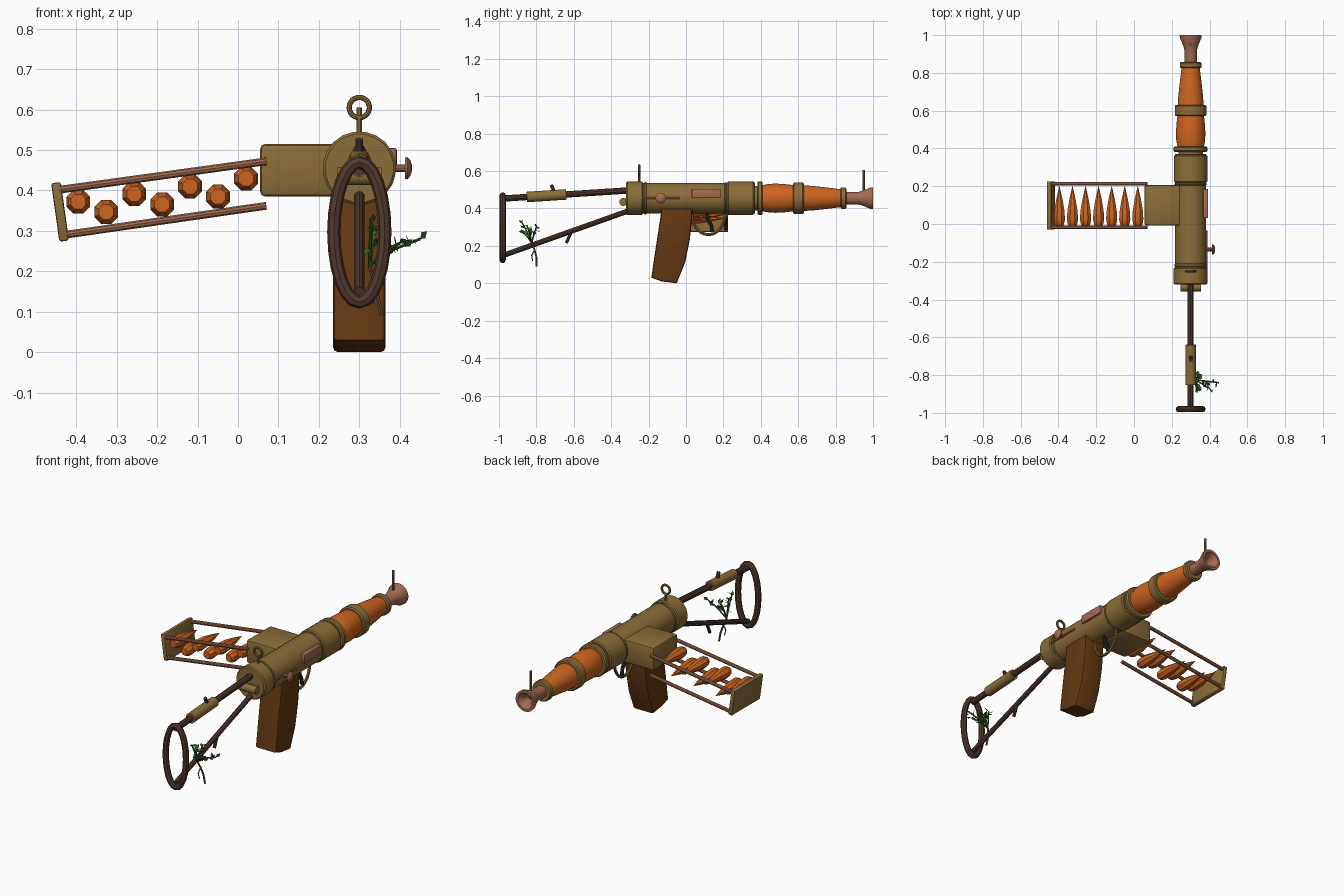
import bpy, bmesh, math, random
from mathutils import Vector, Matrix

if "Cube" in bpy.data.objects:
    bpy.data.objects.remove(bpy.data.objects["Cube"])
random.seed(4)
AX, AZ = 0.3, 0.455  # bore line


def material(name, rgb):
    m = bpy.data.materials.new(name)
    m.use_nodes = True
    m.diffuse_color = (*rgb, 1)
    m.node_tree.nodes["Principled BSDF"].inputs["Base Color"].default_value = (*rgb, 1)
    return m


brass = material("brass", (0.26, 0.155, 0.04))
orange = material("carrot orange", (0.62, 0.13, 0.015))
copper = material("copper", (0.37, 0.15, 0.085))
iron = material("brown iron", (0.085, 0.042, 0.028))
wood = material("dark wood", (0.13, 0.04, 0.006))
green = material("leaf green", (0.035, 0.12, 0.02))
root_tan = material("root tan", (0.16, 0.1, 0.035))
dark = material("dark steel", (0.025, 0.024, 0.026))


def add(name, bm_or_mesh, mat, smooth=True):
    me = bm_or_mesh
    if isinstance(me, bmesh.types.BMesh):
        bmesh.ops.recalc_face_normals(me, faces=me.faces)
        bm, me = me, bpy.data.meshes.new(name)
        bm.to_mesh(me)
        bm.free()
    me.materials.clear()
    me.materials.append(mat)
    if smooth:
        me.shade_smooth()
        me.set_sharp_from_angle(angle=math.radians(35))
    ob = bpy.data.objects.new(name, me)
    bpy.context.collection.objects.link(ob)
    return ob


def lathe(name, profile, mat, base=(AX, 0, AZ), axis=(0, 1, 0), n=20, smooth=True):
    """Turn (distance, radius) pairs around an axis, with closed ends."""
    bm = bmesh.new()
    rings = []
    for d, r in profile:
        rings.append([bm.verts.new((r * math.cos(2 * math.pi * (i + 0.5) / n),
                                    r * math.sin(2 * math.pi * (i + 0.5) / n), d)) for i in range(n)])
    for a, b in zip(rings, rings[1:]):
        for i in range(n):
            bm.faces.new((a[i], a[(i + 1) % n], b[(i + 1) % n], b[i]))
    bm.faces.new(rings[0])
    bm.faces.new(rings[-1])
    turn = Vector((0, 0, 1)).rotation_difference(Vector(axis)).to_matrix().to_4x4()
    bm.transform(Matrix.Translation(base) @ turn)
    return add(name, bm, mat, smooth)


def rod(name, a, b, r, mat, n=10):
    d = Vector(b) - Vector(a)
    return lathe(name, [(0, r), (d.length, r)], mat, a, d.normalized(), n)


def band(name, y0, y1, r, mat=brass, edge=0.006):
    return lathe(name, [(y0, r - edge), (y0 + edge, r), (y1 - edge, r), (y1, r - edge)], mat)


def box(name, centre, size, mat, bevel=0.01, tilt=0):
    bm = bmesh.new()
    bmesh.ops.create_cube(bm, size=1)
    bm.transform(Matrix.Diagonal((*size, 1)))
    bmesh.ops.bevel(bm, geom=bm.edges[:], offset=bevel, segments=2, profile=0.5, affect='EDGES')
    bm.transform(Matrix.Translation(centre) @ Matrix.Rotation(tilt, 4, 'Y'))
    return add(name, bm, mat)


def tube(name, points, r, mat, cyclic=False, sides=2):
    cu = bpy.data.curves.new(name, 'CURVE')
    cu.dimensions = '3D'
    cu.bevel_depth, cu.bevel_resolution, cu.use_fill_caps = r, sides, True
    sp = cu.splines.new('POLY')
    sp.points.add(len(points) - 1)
    for p, co in zip(sp.points, points):
        p.co = (*co, 1)
    sp.use_cyclic_u = cyclic
    tmp = bpy.data.objects.new(name, cu)
    me = bpy.data.meshes.new_from_object(tmp)
    bpy.data.objects.remove(tmp)
    return add(name, me, mat)


def ellipse(centre, rx, rz, n=24):
    x, y, z = centre
    return [(x + rx * math.cos(2 * math.pi * i / n), y, z + rz * math.sin(2 * math.pi * i / n)) for i in range(n)]


# Receiver
lathe("receiver", [(-0.3, 0.083), (0.37, 0.083)], brass)
band("rear_cap", -0.32, -0.23, 0.091)
band("rear_cap_rim", -0.225, -0.21, 0.087, edge=0.003)
band("front_sleeve", 0.22, 0.365, 0.09)
band("front_sleeve_rim", 0.205, 0.217, 0.086, edge=0.003)
lathe("neck", [(0.36, 0.066), (0.43, 0.066)], brass)
band("barrel_collar", 0.382, 0.41, 0.091)
rod("rear_pivot", (0.245, -0.335, 0.435), (0.355, -0.335, 0.435), 0.022, brass, 12)
box("pivot_mount", (AX, -0.32, 0.435), (0.09, 0.04, 0.035), brass, 0.005)

# Barrel
lathe("rear_barrel", [(0.405, 0.07), (0.44, 0.077), (0.48, 0.079), (0.53, 0.076), (0.59, 0.069)], orange)
band("middle_band", 0.572, 0.63, 0.085)
lathe("front_barrel", [(0.62, 0.07), (0.68, 0.066), (0.76, 0.057), (0.84, 0.047)], orange)
band("front_band", 0.825, 0.858, 0.058)
lathe("muzzle", [(0.84, 0.034), (0.92, 0.033), (0.95, 0.042), (0.985, 0.058), (1.0, 0.059),
                 (1.0, 0.045), (0.97, 0.022), (0.9, 0.015)], copper)
lathe("bore", [(0.9, 0.014), (0.945, 0.014)], dark)

# Sights
rod("front_sight", (AX, 0.95, 0.49), (AX, 0.95, 0.605), 0.007, brass, 8)
rod("rear_sight_stem", (AX, -0.25, 0.53), (AX, -0.25, 0.58), 0.007, brass, 8)
tube("rear_sight_ring", ellipse((AX, -0.25, 0.605), 0.025, 0.025), 0.0065, brass, True)

# Charging handle and ejection cover
rod("handle_track", (0.383, -0.24, AZ), (0.383, -0.035, AZ), 0.006, copper, 8)
rod("handle_stem", (0.37, -0.135, AZ), (0.42, -0.135, AZ), 0.01, copper)
lathe("handle_knob", [(0, 0.027), (0.006, 0.028), (0.013, 0.02), (0.017, 0.008)], copper,
      (0.413, -0.135, AZ), (1, 0, 0), 16)
box("ejection_cover", (0.379, 0.108, 0.48), (0.028, 0.155, 0.05), copper, 0.006)

# Curved magazine: side outline pushed across the width
outline = [(-0.13, 0.4), (-0.145, 0.3), (-0.165, 0.17), (-0.185, 0.03), (-0.13, 0.01), (-0.05, 0.0),
           (-0.005, 0.11), (0.02, 0.23), (0.03, 0.32), (0.035, 0.4)]
bm = bmesh.new()
side = bm.faces.new([bm.verts.new((0.235, y, z)) for y, z in outline])
pushed = bmesh.ops.extrude_face_region(bm, geom=[side])["geom"]
bmesh.ops.translate(bm, vec=(0.13, 0, 0), verts=[v for v in pushed if isinstance(v, bmesh.types.BMVert)])
rim = [e for e in bm.edges if abs(e.verts[0].co.x - e.verts[1].co.x) < 0.01]
bmesh.ops.bevel(bm, geom=rim, offset=0.012, segments=2, profile=0.5, affect='EDGES')
add("magazine", bm, wood)

# Trigger and guard
tube("trigger_guard", [(AX, 0.12 + 0.09 * math.cos(t * math.pi / 12), 0.375 - 0.115 * math.sin(t * math.pi / 12))
                       for t in range(13)], 0.008, brass)
tube("trigger", [(AX, 0.11, 0.38), (AX, 0.118, 0.34), (AX, 0.137, 0.305), (AX, 0.14, 0.275)], 0.01, dark)

# Folding stock
top_a, top_b = Vector((AX, -0.3, 0.497)), Vector((AX, -0.98, 0.453))
rod("upper_stock_bar", top_a, top_b, 0.017, iron)
rod("stock_sleeve", top_a.lerp(top_b, 0.5), top_a.lerp(top_b, 0.81), 0.028, brass, 14)
rod("sleeve_peg", (AX, -0.7, 0.48), (AX, -0.72, 0.526), 0.01, iron, 8)
rod("lower_stock_bar", (AX, -0.3, 0.39), (AX, -0.98, 0.148), 0.014, iron)
rod("lower_peg", (AX, -0.615, 0.27), (AX, -0.64, 0.215), 0.009, iron, 8)
tube("butt_ring", ellipse((AX, -0.98, 0.297), 0.063, 0.173), 0.0165, iron, True)

# Side feed box and tilted rack
box("feed_box", (0.15, 0.1, 0.45), (0.19, 0.215, 0.13), brass, 0.012)
for y, side_name in ((-0.017, "front"), (0.213, "back")):
    rod(f"upper_rail_{side_name}", (0.07, y, 0.472), (-0.44, y, 0.402), 0.01, copper)
    rod(f"lower_rail_{side_name}", (0.07, y, 0.362), (-0.43, y, 0.29), 0.01, copper)
box("rack_end", (-0.44, 0.098, 0.347), (0.024, 0.255, 0.146), brass, 0.006, math.radians(-8))

# Carrot rounds, staggered in two rows
for i in range(7):
    x = -0.395 + 0.0692 * i
    z = 0.372 + 0.0095 * i - (0.035 if i % 2 else 0)
    lathe(f"carrot_round_{i + 1}", [(-0.012, 0.02), (0.0, 0.027), (0.025, 0.032), (0.07, 0.029),
                                   (0.13, 0.018), (0.2, 0.001)], orange, (x, 0, z), n=8)

# Sprig tied to the lower bar, with roots and leaves
knot = Vector((0.325, -0.825, 0.215))
tube("root_main", [knot, (0.335, -0.81, 0.18), (0.345, -0.8, 0.14), (0.355, -0.8, 0.09)], 0.005, root_tan, sides=1)
tube("root_side", [(0.335, -0.81, 0.18), (0.33, -0.825, 0.15), (0.335, -0.82, 0.12)], 0.003, root_tan, sides=1)
bm = bmesh.new()
tips = [(0.45, -0.84, 0.28), (0.33, -0.88, 0.33), (0.34, -0.8, 0.3), (0.4, -0.87, 0.27), (0.33, -0.85, 0.31)]
for k, tip in enumerate(tips):
    tip = Vector(tip)
    tube(f"stem_{k + 1}", [knot, knot.lerp(tip, 0.5) + Vector((0, 0, 0.008)), tip], 0.004, green, sides=1)
    for j in range(6):
        at = knot.lerp(tip, 0.5 + 0.1 * j)
        grow = Vector((random.uniform(-0.3, 0.8), random.uniform(-1, 1), random.uniform(-0.2, 1))).normalized()
        wide = grow.cross(tip - knot).normalized() * 0.01
        bm.faces.new([bm.verts.new(p) for p in (at, at + grow * 0.015 + wide, at + grow * 0.03,
                                                 at + grow * 0.015 - wide)])
add("leaves", bm, green, False)
